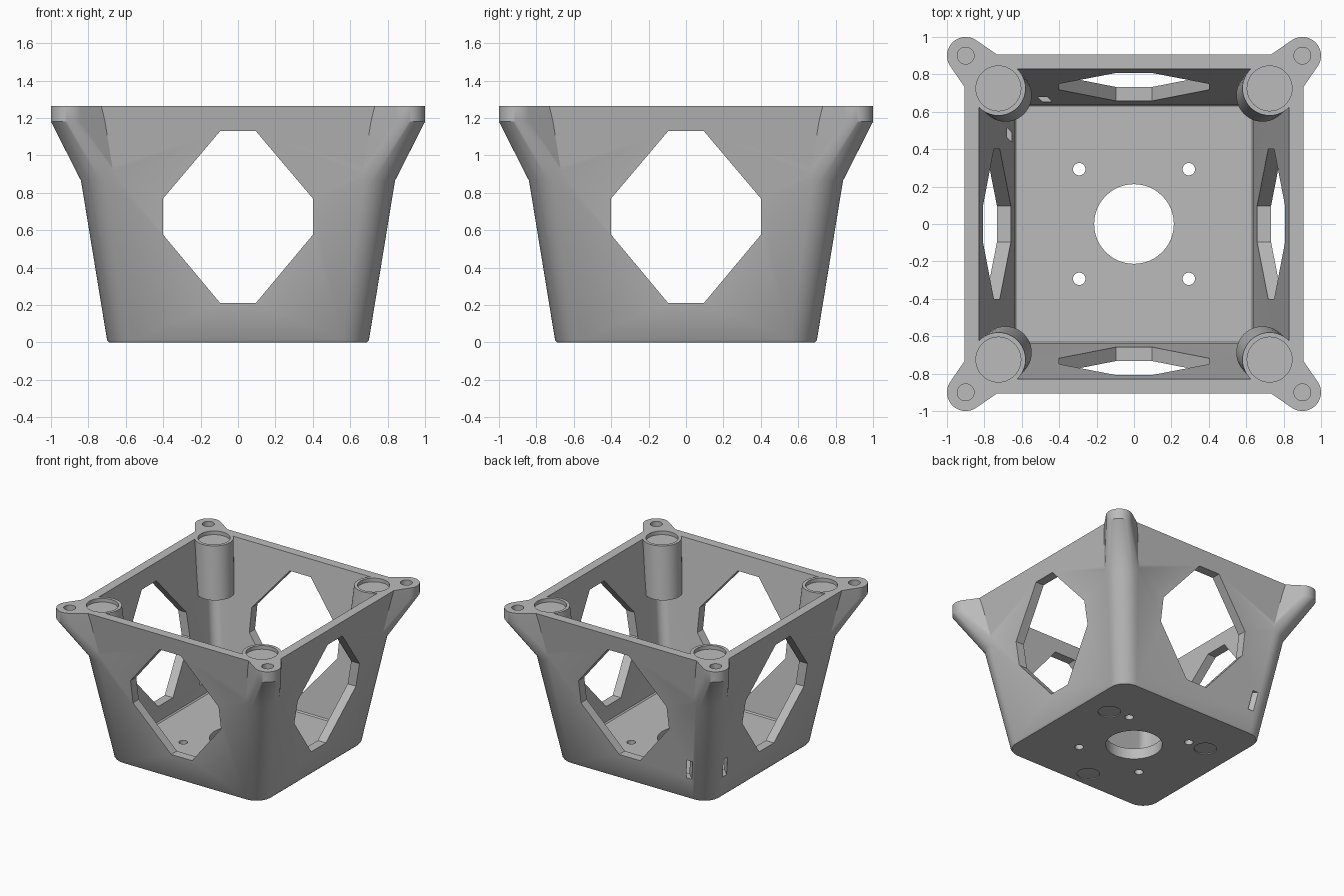
import bpy, bmesh, math
from mathutils import Matrix, Vector

cube = bpy.data.objects.get("Cube")
if cube:
    bpy.data.objects.remove(cube, do_unlink=True)

HEIGHT = 1.265
FLOOR = 0.09
SLOPE = 0.162          # outward lean of the walls
CORNERS = [(sx, sy) for sx in (-1, 1) for sy in (-1, 1)]

grey = bpy.data.materials.new("plain_grey")
grey.use_nodes = True
grey.diffuse_color = (0.5, 0.5, 0.5, 1)
grey.node_tree.nodes["Principled BSDF"].inputs["Base Color"].default_value = (0.5, 0.5, 0.5, 1)


def circle(x, y, z, r, n=48):
    return [(x + r * math.cos(2 * math.pi * i / n), y + r * math.sin(2 * math.pi * i / n), z)
            for i in range(n)]


def rounded_square(half, r, z):
    return [p for sx, sy in CORNERS
            for p in circle(sx * (half - r), sy * (half - r), z, r)]


def hull(name, points):
    """Convex solid around a set of cross-sections."""
    bm = bmesh.new()
    for p in points:
        bm.verts.new(p)
    res = bmesh.ops.convex_hull(bm, input=bm.verts[:])
    loose = {g for g in res["geom_interior"] + res["geom_unused"]
             if isinstance(g, bmesh.types.BMVert)}
    bmesh.ops.delete(bm, geom=list(loose), context='VERTS')
    bmesh.ops.dissolve_limit(bm, angle_limit=0.003, verts=bm.verts[:], edges=bm.edges[:])
    bmesh.ops.recalc_face_normals(bm, faces=bm.faces[:])
    mesh = bpy.data.meshes.new(name)
    bm.to_mesh(mesh)
    bm.free()
    mesh.materials.append(grey)
    ob = bpy.data.objects.new(name, mesh)
    bpy.context.collection.objects.link(ob)
    return ob


def cylinder(name, x, y, r, z0, z1):
    return hull(name, circle(x, y, z0, r) + circle(x, y, z1, r))


def combine(target, tools, operation):
    """Apply boolean modifiers and remove the helper solids."""
    for tool in tools:
        tool.hide_render = True
        mod = target.modifiers.new("cut", 'BOOLEAN')
        mod.object, mod.operation, mod.solver = tool, operation, 'EXACT'
    bpy.context.view_layer.update()
    graph = bpy.context.evaluated_depsgraph_get()
    mesh = bpy.data.meshes.new_from_object(target.evaluated_get(graph))
    target.modifiers.clear()
    target.data = mesh
    for tool in tools:
        bpy.data.objects.remove(tool, do_unlink=True)


# Tapered tray with a small rounded lower edge
housing = hull("tapered_housing",
               rounded_square(0.69, 0.13, 0) + rounded_square(0.70, 0.14, 0.012)
               + rounded_square(0.70 + SLOPE * HEIGHT, 0.14, HEIGHT))
inner_top = 1.4
cavity = hull("cavity_cutter",
              rounded_square(0.63, 0.06, FLOOR) + rounded_square(0.64, 0.07, FLOOR + 0.01)
              + rounded_square(0.83 + SLOPE * (inner_top - HEIGHT), 0.07, inner_top))
combine(housing, [cavity], 'DIFFERENCE')

# Corner bosses flaring into mounting ears
bosses = []
for sx, sy in CORNERS:
    pts = circle(sx * 0.687, sy * 0.687, 0.84, 0.14)
    for z in (1.18, HEIGHT):
        pts += circle(sx * 0.725, sy * 0.725, z, 0.145) + circle(sx * 0.9, sy * 0.9, z, 0.1)
    bosses.append(hull("corner_boss", pts))
combine(housing, bosses, 'UNION')

# Pockets, blind ear holes and floor screw holes
cutters = []
for sx, sy in CORNERS:
    cutters.append(cylinder("pocket_cutter", sx * 0.725, sy * 0.725, 0.12, HEIGHT - 0.03, 1.4))
    cutters.append(cylinder("ear_hole_cutter", sx * 0.9, sy * 0.9, 0.045, HEIGHT - 0.08, 1.4))
    cutters.append(cylinder("screw_hole_cutter", sx * 0.293, sy * 0.293, 0.033, -0.1, 0.2))
cutters.append(cylinder("centre_hole_cutter", 0, 0, 0.213, -0.1, 0.2))

# Three shallow round foot recesses underneath
for x, y in ((0.46, 0.26), (-0.45, 0.3), (-0.02, -0.56)):
    cutters.append(cylinder("foot_recess_cutter", x, y, 0.085, -0.1, 0.008))

# Eight-sided windows running through opposite walls
window = [(s * w, z) for s in (-1, 1)
          for w, z in ((0.4, 0.575), (0.4, 0.77), (0.095, 1.13), (0.095, 0.21))]
cutters.append(hull("window_cutter", [(u, d, z) for u, z in window for d in (-1.2, 1.2)]))
cutters.append(hull("window_cutter", [(d, u, z) for u, z in window for d in (-1.2, 1.2)]))

# Two diagonal tie slots beside the back corner
turn = Matrix.Rotation(math.radians(-45), 3, 'Z')
for cx, cy in ((-0.51, 0.70), (-0.70, 0.51)):
    box = [Vector((a * 0.13, b * 0.018, c * 0.08)) for a in (-1, 1) for b in (-1, 1) for c in (-1, 1)]
    cutters.append(hull("slot_cutter", [turn @ p + Vector((cx, cy, 0.26)) for p in box]))
combine(housing, cutters, 'DIFFERENCE')

# Smooth the curved walls, keep edges crisp
bpy.ops.object.select_all(action='DESELECT')
housing.select_set(True)
bpy.context.view_layer.objects.active = housing
bpy.ops.object.shade_smooth_by_angle(angle=math.radians(30))
